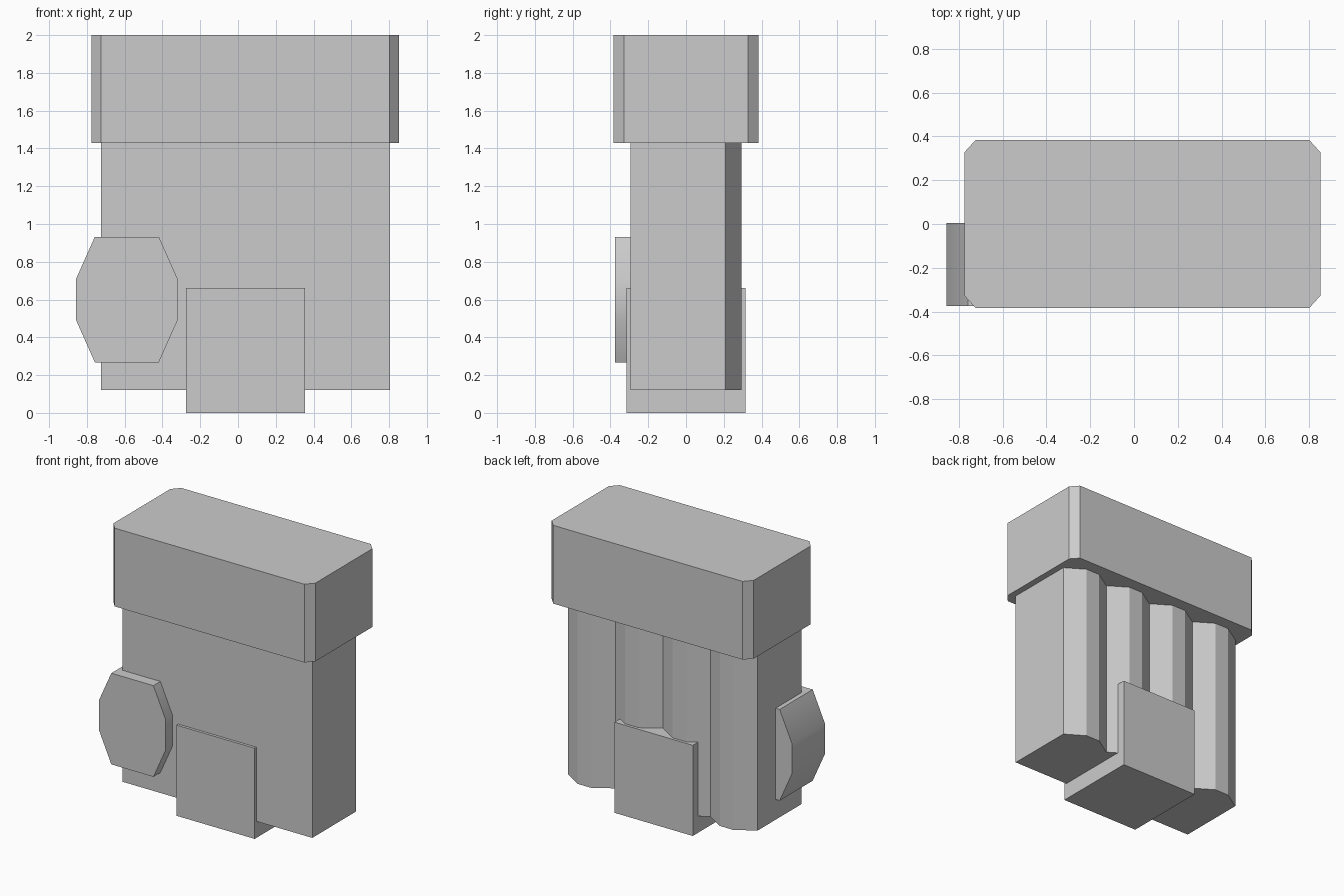
import bpy
import bmesh
from math import radians
from mathutils import Vector

if "Cube" in bpy.data.objects:
    bpy.data.objects.remove(bpy.data.objects["Cube"], do_unlink=True)

grey = bpy.data.materials.new("plain_grey")
grey.use_nodes = True
grey.diffuse_color = (0.6, 0.6, 0.6, 1)
grey.node_tree.nodes["Principled BSDF"].inputs["Base Color"].default_value = (0.6, 0.6, 0.6, 1)


def extrude_profile(name, points, direction):
    """Solid made by sweeping a flat outline along a direction."""
    bm = bmesh.new()
    face = bm.faces.new([bm.verts.new(p) for p in points])
    result = bmesh.ops.extrude_face_region(bm, geom=[face])
    moved = [g for g in result["geom"] if isinstance(g, bmesh.types.BMVert)]
    bmesh.ops.translate(bm, verts=moved, vec=Vector(direction))
    bmesh.ops.recalc_face_normals(bm, faces=bm.faces)
    mesh = bpy.data.meshes.new(name)
    bm.to_mesh(mesh)
    bm.free()
    mesh.materials.append(grey)
    obj = bpy.data.objects.new(name, mesh)
    bpy.context.collection.objects.link(obj)
    return obj


def cut_corner_outline(x0, x1, y0, y1, cx, cy):
    """Rectangle with its four corners cut off, as (u, v) pairs."""
    return [(x0 + cx, y0), (x1 - cx, y0), (x1, y0 + cy), (x1, y1 - cy),
            (x1 - cx, y1), (x0 + cx, y1), (x0, y1 - cy), (x0, y0 + cy)]


# Body: flat front, four faceted ribs along the back
left, right, front, back, valley = 0.805, -0.725, -0.295, 0.295, 0.21
ribs = 4
width = (left - right) / ribs
slope = 0.136
outline = [(right, front), (left, front), (left, valley)]
for i in range(ribs):
    x = left - i * width
    outline += [(x - slope, back), (x - width + slope, back), (x - width, valley)]
extrude_profile("ribbed_body", [(x, y, 0.12) for x, y in outline], (0, 0, 1.32))

# Cap block with cut corners
cap = cut_corner_outline(-0.775, 0.852, -0.383, 0.383, 0.05, 0.055)
extrude_profile("top_cap", [(x, y, 1.43) for x, y in cap], (0, 0, 0.57))

# Base block at the foot
base = [(-0.275, -0.315), (0.355, -0.315), (0.355, 0.315), (-0.275, 0.315)]
extrude_profile("base_block", [(x, y, 0) for x, y in base], (0, 0, 0.66))

# Eight-sided knob on the front right
knob_outline = cut_corner_outline(-0.857, -0.32, 0.268, 0.932, 0.099, 0.222)
knob = extrude_profile("side_knob", [(x, -0.375, z) for x, z in knob_outline], (0, 0.38, 0))
bpy.ops.object.select_all(action="DESELECT")
knob.select_set(True)
bpy.context.view_layer.objects.active = knob
bpy.ops.object.shade_smooth_by_angle(angle=radians(30))
